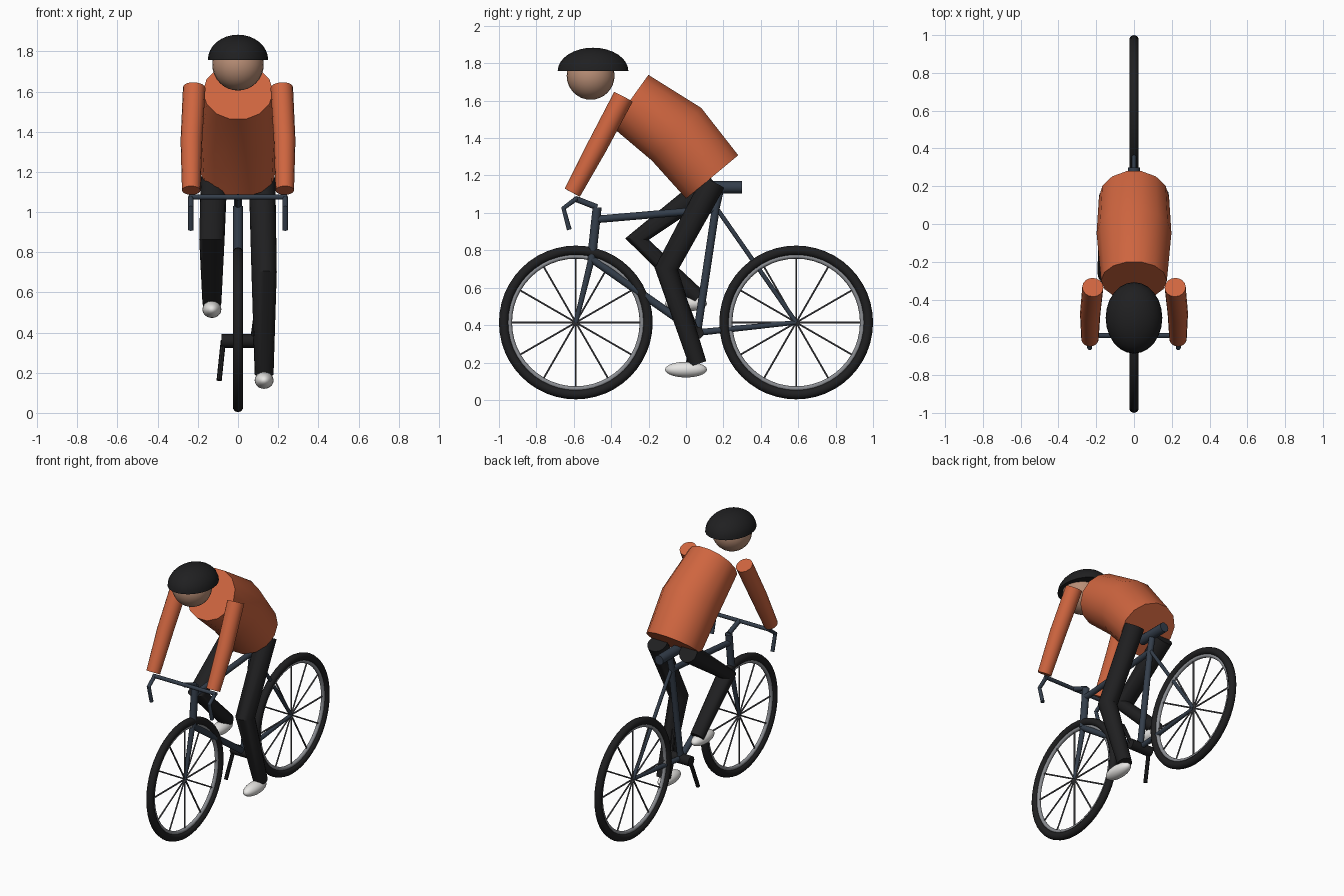
import bpy, bmesh, math
from mathutils import Vector, Matrix

if "Cube" in bpy.data.objects:
    bpy.data.objects.remove(bpy.data.objects["Cube"])


def material(name, rgb):
    m = bpy.data.materials.new(name)
    m.diffuse_color = (*rgb, 1)
    m.use_nodes = True
    m.node_tree.nodes["Principled BSDF"].inputs["Base Color"].default_value = m.diffuse_color
    return m


BLACK = material("black", (0.014, 0.014, 0.015))
FRAME = material("slate blue", (0.034, 0.048, 0.07))
ORANGE = material("orange", (0.62, 0.13, 0.05))
SKIN = material("skin", (0.48, 0.27, 0.18))
WHITE = material("shoe white", (0.8, 0.79, 0.77))
RIM = material("rim grey", (0.26, 0.27, 0.29))
SPOKE = material("spoke grey", (0.1, 0.1, 0.11))


def finish(bm, name, mat, angle=40):
    bmesh.ops.recalc_face_normals(bm, faces=bm.faces)
    me = bpy.data.meshes.new(name)
    bm.to_mesh(me)
    bm.free()
    me.materials.append(mat)
    ob = bpy.data.objects.new(name, me)
    bpy.context.collection.objects.link(ob)
    bpy.ops.object.select_all(action='DESELECT')
    ob.select_set(True)
    bpy.context.view_layer.objects.active = ob
    bpy.ops.object.shade_smooth_by_angle(angle=math.radians(angle))
    return ob


def add_tube(bm, pts, radii, sides):
    """Capped tube through pts with one radius per point."""
    pts = [Vector(p) for p in pts]
    rings = []
    for i, p in enumerate(pts):
        dirs = []
        if i > 0:
            dirs.append((p - pts[i - 1]).normalized())
        if i < len(pts) - 1:
            dirs.append((pts[i + 1] - p).normalized())
        t = sum(dirs, Vector()).normalized()
        ref = Vector((1, 0, 0)) if abs(t.x) < 0.8 else Vector((0, 0, 1))
        u = (ref - t * ref.dot(t)).normalized()
        v = t.cross(u)
        rings.append([bm.verts.new(p + radii[i] * (u * math.cos(a) + v * math.sin(a)))
                      for a in (2 * math.pi * k / sides for k in range(sides))])
    for a, b in zip(rings, rings[1:]):
        for k in range(sides):
            n = (k + 1) % sides
            bm.faces.new((a[k], a[n], b[n], b[k]))
    bm.faces.new(rings[0])
    bm.faces.new(rings[-1])


def tube(name, mat, pts, radii, sides=12):
    bm = bmesh.new()
    if not isinstance(radii, (list, tuple)):
        radii = [radii] * len(pts)
    add_tube(bm, pts, radii, sides)
    return finish(bm, name, mat)


def ellipsoid(name, mat, center, scale, half=False):
    bm = bmesh.new()
    bmesh.ops.create_uvsphere(bm, u_segments=24, v_segments=16, radius=1)
    if half:
        r = bmesh.ops.bisect_plane(bm, geom=bm.verts[:] + bm.edges[:] + bm.faces[:], dist=1e-4,
                                   plane_co=(0, 0, 0), plane_no=(0, 0, 1), clear_inner=True)
        bmesh.ops.holes_fill(bm, edges=[e for e in bm.edges if e.is_boundary])
    bm.transform(Matrix.Translation(center) @ Matrix.Diagonal((*scale, 1)))
    return finish(bm, name, mat)


def ring(name, mat, y, z, major, minor, n=48, m=10):
    """Torus in the yz plane."""
    bm = bmesh.new()
    g = []
    for i in range(n):
        a = 2 * math.pi * i / n
        row = []
        for j in range(m):
            b = 2 * math.pi * j / m
            r = major + minor * math.cos(b)
            row.append(bm.verts.new((minor * math.sin(b), y + r * math.cos(a), z + r * math.sin(a))))
        g.append(row)
    for i in range(n):
        for j in range(m):
            i2, j2 = (i + 1) % n, (j + 1) % m
            bm.faces.new((g[i][j], g[i2][j], g[i2][j2], g[i][j2]))
    return finish(bm, name, mat, 60)


# Wheels
WZ = 0.414
for side, y in (("front", -0.589), ("rear", 0.589)):
    ring(side + "_tyre", BLACK, y, WZ, 0.385, 0.026)
    ring(side + "_rim", RIM, y, WZ, 0.354, 0.013)
    bm = bmesh.new()
    for k in range(12):
        a = math.pi * k / 6
        add_tube(bm, [(0, y, WZ), (0, y + 0.35 * math.cos(a), WZ + 0.35 * math.sin(a))],
                 [0.0055] * 2, 6)
    finish(bm, side + "_spokes", SPOKE)

# Frame, in the centre plane
crank_hub = (0, 0.06, 0.36)
head_low, head_top, seat_node = (0, -0.505, 0.755), (0, -0.475, 1.03), (0, 0.16, 1.03)
tube("head_tube", FRAME, [head_low, head_top], 0.024)
tube("top_tube", FRAME, [(0, -0.48, 0.965), (0, 0.16, 1.02)], 0.02)
tube("down_tube", FRAME, [head_low, crank_hub], 0.021)
tube("seat_tube", FRAME, [crank_hub, seat_node, (0, 0.185, 1.14)], 0.021)
tube("chain_stay", FRAME, [crank_hub, (0, 0.589, WZ)], [0.018, 0.012])
tube("seat_stay", FRAME, [seat_node, (0, 0.589, WZ)], 0.012)
tube("fork", FRAME, [head_low, (0, -0.589, WZ)], [0.018, 0.012])
tube("seat", FRAME, [(0, 0.08, 1.137), (0, 0.30, 1.137)], 0.033)

# Handlebar
tube("stem", FRAME, [head_top, (0, -0.59, 1.075)], 0.016)
tube("handlebar", FRAME, [(-0.245, -0.59, 1.075), (0.245, -0.59, 1.075)], 0.013)

# Cranks
tube("crank_axle", BLACK, [(-0.083, 0.06, 0.358), (0.083, 0.06, 0.358)], 0.034)

for side, s in (("left", -1), ("right", 1)):
    foot_z = 0.515 if s < 0 else 0.162
    knee = (-0.262, 0.86) if s < 0 else (-0.105, 0.70)
    tube(side + "_bar_drop", FRAME, [(s * 0.235, -0.585, 1.077), (s * 0.235, -0.655, 1.025),
                                     (s * 0.235, -0.624, 0.91)], 0.013)
    tube(side + "_crank", BLACK, [(s * 0.073, 0.06, 0.36),
                                  (s * 0.094, 0.0, 0.162 if s < 0 else 0.515)], 0.013, 8)
    # Rider limbs
    tube(side + "_leg", BLACK, [(s * 0.12, 0.147, 1.165), (s * 0.13, *knee),
                                (s * 0.13, 0.064, foot_z + 0.03)], [0.066, 0.063, 0.047], 16)
    ellipsoid(side + "_shoe", WHITE, (s * 0.13, 0, foot_z), (0.047, 0.112, 0.042))
    tube(side + "_arm", ORANGE, [(s * 0.218, -0.335, 1.62), (s * 0.232, -0.475, 1.355),
                                 (s * 0.233, -0.608, 1.108)], [0.056, 0.054, 0.046], 16)

# Rider body
tube("torso", ORANGE, [(0, -0.30, 1.60), (0, -0.05, 1.42), (0, 0.14, 1.192)],
     [0.174, 0.198, 0.186], 14)
ellipsoid("head", SKIN, (0, -0.51, 1.733), (0.128, 0.128, 0.128))
ellipsoid("helmet", BLACK, (0, -0.497, 1.758), (0.15, 0.189, 0.125), half=True)
